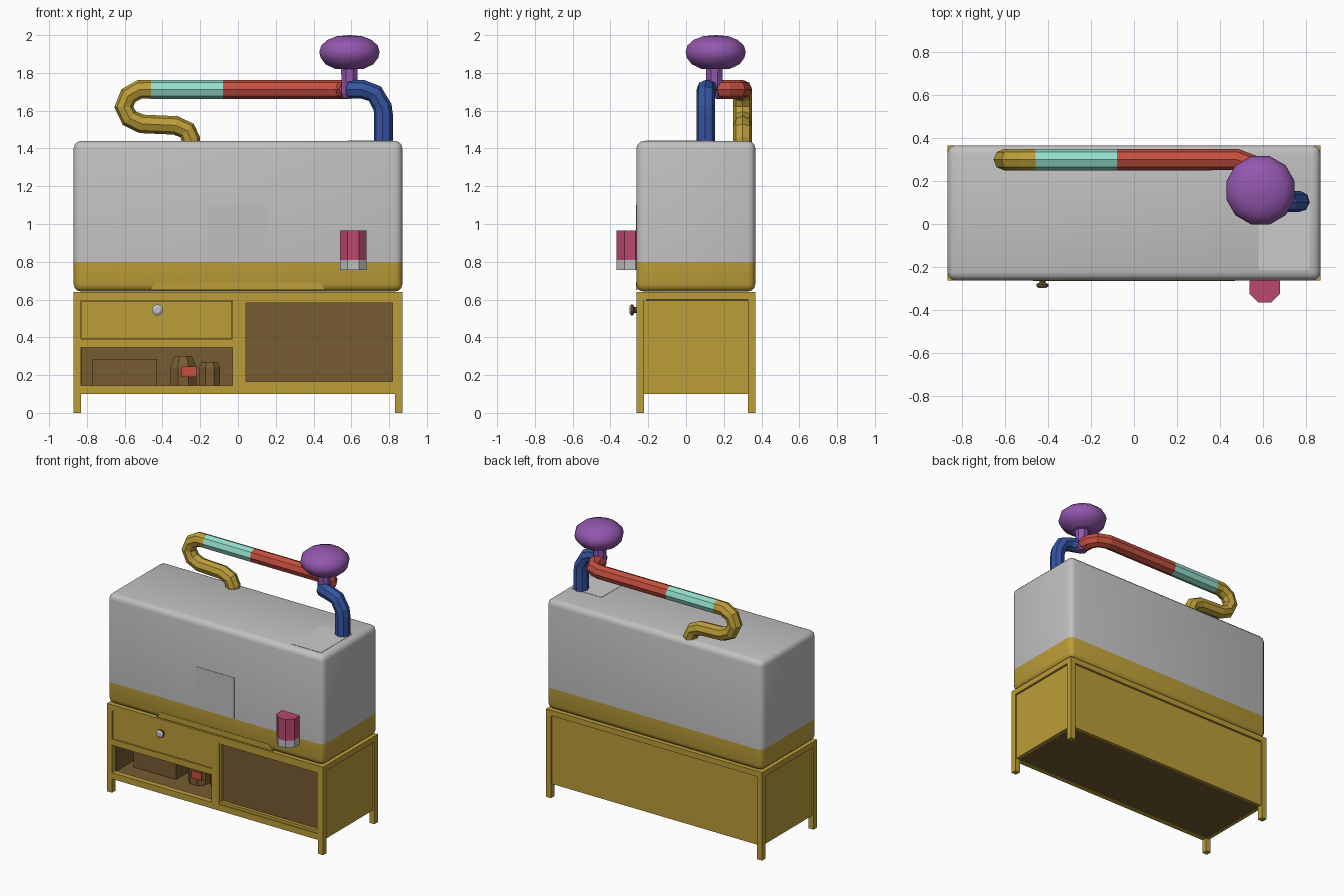
import bpy, bmesh, math
from mathutils import Vector

if "Cube" in bpy.data.objects:
    bpy.data.objects.remove(bpy.data.objects["Cube"])


def material(name, rgb):
    m = bpy.data.materials.new(name)
    m.diffuse_color = (*rgb, 1)
    m.use_nodes = True
    m.node_tree.nodes["Principled BSDF"].inputs["Base Color"].default_value = m.diffuse_color
    return m


GREY = material("glass_grey", (0.53, 0.53, 0.53))
PALE = material("pale_grey", (0.60, 0.60, 0.60))
YELLOW = material("ochre_wood", (0.50, 0.34, 0.04))
BROWN = material("dark_brown", (0.18, 0.105, 0.03))
RED = material("red", (0.56, 0.08, 0.05))
TEAL = material("mint", (0.30, 0.74, 0.60))
PURPLE = material("purple", (0.29, 0.095, 0.42))
BLUE = material("blue", (0.035, 0.09, 0.36))
PINK = material("pink", (0.50, 0.065, 0.16))

YF, YB = -0.263, 0.367      # front and back of the tank and stand


def finish(name, bm, *mats):
    bmesh.ops.recalc_face_normals(bm, faces=bm.faces)
    me = bpy.data.meshes.new(name)
    bm.to_mesh(me)
    bm.free()
    for m in mats:
        me.materials.append(m)
    ob = bpy.data.objects.new(name, me)
    bpy.context.collection.objects.link(ob)
    return ob


def box_bm(x0, x1, y0, y1, z0, z1):
    bm = bmesh.new()
    bmesh.ops.create_cube(bm, size=1)
    for v in bm.verts:
        v.co = ((x0 + x1) / 2 + v.co.x * (x1 - x0), (y0 + y1) / 2 + v.co.y * (y1 - y0),
                (z0 + z1) / 2 + v.co.z * (z1 - z0))
    return bm


def box(name, x0, x1, y0, y1, z0, z1, mat):
    return finish(name, box_bm(x0, x1, y0, y1, z0, z1), mat)


def lathe(name, profile, centre, sides, mats, axis="Z", split=None, smooth=False, turn=0.5):
    """Spin (radius, height) points around an axis, with a colour split by height."""
    bm = bmesh.new()
    rings = []
    for r, h in profile:
        ring = []
        for i in range(sides):
            a = math.tau * (i + turn) / sides
            p = Vector((r * math.cos(a), r * math.sin(a), h))
            if axis == "Y":
                p = Vector((p.x, p.z, p.y))
            ring.append(bm.verts.new(p + Vector(centre)))
        rings.append(ring)
    for k in range(len(rings) - 1):
        for i in range(sides):
            j = (i + 1) % sides
            f = bm.faces.new((rings[k][i], rings[k][j], rings[k + 1][j], rings[k + 1][i]))
            f.smooth = smooth
            if split is not None and k >= split:
                f.material_index = 1
    bm.faces.new(rings[0])
    top = bm.faces.new(rings[-1])
    top.material_index = 1 if split is not None else 0
    return finish(name, bm, *mats)


def pipe(name, pts, mat, radius=0.05):
    """Eight-sided tube along a short path."""
    cu = bpy.data.curves.new(name, "CURVE")
    cu.dimensions = "3D"
    cu.bevel_depth = radius
    cu.bevel_resolution = 2
    cu.use_fill_caps = True
    sp = cu.splines.new("POLY")
    sp.points.add(len(pts) - 1)
    for p, co in zip(sp.points, pts):
        p.co = (*co, 1)
    sp.use_smooth = False
    cu.materials.append(mat)
    ob = bpy.data.objects.new(name, cu)
    bpy.context.collection.objects.link(ob)
    bpy.ops.object.select_all(action="DESELECT")
    ob.select_set(True)
    bpy.context.view_layer.objects.active = ob
    bpy.ops.object.convert(target="MESH")


# Tank: rounded block, sand-coloured below z = 0.80
bm = box_bm(-0.87, 0.87, YF, YB, 0.642, 1.44)
bmesh.ops.bevel(bm, geom=bm.edges[:], offset=0.04, segments=3, profile=0.5, affect="EDGES")
bmesh.ops.bisect_plane(bm, geom=bm.verts[:] + bm.edges[:] + bm.faces[:],
                       plane_co=(0, 0, 0.80), plane_no=(0, 0, 1))
for f in bm.faces:
    f.material_index = 1 if f.calc_center_median().z < 0.80 else 0
    f.smooth = True
tank = finish("tank", bm, GREY, YELLOW)
bpy.context.view_layer.objects.active = tank
tank.select_set(True)
bpy.ops.object.shade_smooth_by_angle(angle=math.radians(40))

# Thin plates on the tank: front panel, lid patch, sand ridge
box("front_panel", -0.157, 0.155, YF - 0.003, YF + 0.004, 0.805, 1.10, GREY)
box("lid_patch", 0.58, 0.82, -0.215, 0.14, 1.436, 1.442, PALE)
bm = bmesh.new()
ridge = [(-0.47, 0.65), (0.47, 0.65), (0.43, 0.69), (-0.43, 0.69)]
lo = [bm.verts.new((x, YF - 0.003, z)) for x, z in ridge]
hi = [bm.verts.new((x, YF + 0.006, z)) for x, z in ridge]
bm.faces.new(lo)
bm.faces.new(hi)
for i in range(4):
    j = (i + 1) % 4
    bm.faces.new((lo[i], lo[j], hi[j], hi[i]))
finish("sand_ridge", bm, YELLOW)

# Stand frame: legs, rails, top board
for sx, side in ((-1, "left"), (1, "right")):
    xa, xb = sorted((sx * 0.83, sx * 0.87))
    box(side + "_front_leg", xa, xb, YF, YF + 0.04, 0, 0.64, YELLOW)
    box(side + "_back_leg", xa, xb, YB - 0.04, YB, 0, 0.64, YELLOW)
    box(side + "_top_rail", xa, xb, YF + 0.04, YB - 0.04, 0.60, 0.64, YELLOW)
    pa, pb = sorted((sx * 0.835, sx * 0.86))
    box(side + "_panel", pa, pb, YF + 0.04, YB - 0.04, 0.10, 0.595, YELLOW)
box("front_top_rail", -0.83, 0.83, YF, YF + 0.04, 0.595, 0.64, YELLOW)
box("back_top_rail", -0.83, 0.83, YB - 0.04, YB, 0.60, 0.64, YELLOW)
box("front_bottom_rail", -0.83, 0.83, YF, YF + 0.04, 0.10, 0.145, YELLOW)
box("back_panel", -0.83, 0.83, YB - 0.03, YB - 0.01, 0.10, 0.595, YELLOW)
box("top_board", -0.83, 0.83, YF + 0.04, YB - 0.04, 0.605, 0.638, YELLOW)
box("middle_post", -0.03, 0.03, YF, YF + 0.05, 0.145, 0.595, YELLOW)
box("partition", -0.025, 0.0, YF + 0.05, YB - 0.03, 0.12, 0.605, BROWN)
box("floor_board", -0.835, 0.835, YF + 0.04, YB - 0.03, 0.102, 0.14, BROWN)

# Right door: shallow recessed dark panel in a slim frame
box("door_panel", 0.03, 0.83, YF + 0.03, YF + 0.045, 0.145, 0.595, BROWN)
for nm, a, b, c, d in (("left", 0.03, 0.042, 0.145, 0.595), ("right", 0.818, 0.83, 0.145, 0.595),
                       ("bottom", 0.042, 0.818, 0.145, 0.165), ("top", 0.042, 0.818, 0.583, 0.595)):
    box("door_frame_" + nm, a, b, YF + 0.006, YF + 0.03, c, d, YELLOW)

# Drawer with knob, above an open shelf
box("drawer_front", -0.828, -0.032, YF + 0.006, YF + 0.04, 0.393, 0.592, YELLOW)
box("drawer_rail", -0.83, -0.03, YF, YF + 0.04, 0.345, 0.39, YELLOW)
box("shelf_ceiling", -0.83, -0.03, YF + 0.04, YB - 0.03, 0.347, 0.37, BROWN)
box("shelf_back", -0.83, -0.03, YB - 0.045, YB - 0.03, 0.14, 0.347, BROWN)
box("shelf_side", -0.835, -0.828, YF + 0.04, YB - 0.03, 0.14, 0.347, BROWN)
lathe("drawer_knob", [(0.015, 0.01), (0.015, -0.01), (0.03, -0.018), (0.03, -0.028), (0.016, -0.036)],
      (-0.427, YF, 0.545), 10, (BROWN, GREY), axis="Y", split=3)

# Things on the shelf
box("storage_box", -0.77, -0.43, -0.10, 0.18, 0.14, 0.285, BROWN)
lathe("large_bottle", [(0.075, 0), (0.075, 0.10), (0.05, 0.16)], (-0.29, -0.03, 0.14), 8, (BROWN,))
lathe("small_bottle", [(0.06, 0), (0.06, 0.10), (0.045, 0.13)], (-0.15, 0.0, 0.14), 8, (BROWN,))
box("bottle_label", -0.30, -0.22, -0.108, -0.10, 0.19, 0.245, RED)

# Feeder cup hung on the front: grey base, pink body
lathe("cup", [(0.077, 0.757), (0.077, 0.81), (0.077, 0.965)], (0.61, -0.296, 0), 8,
      (GREY, PINK), split=1)

# Pipe run over the tank
Z = 1.713
pipe("ochre_pipe", [(-0.25, 0.30, 1.41), (-0.25, 0.30, 1.45), (-0.27, 0.30, 1.495), (-0.33, 0.30, 1.522),
                    (-0.51, 0.30, 1.53), (-0.575, 0.30, 1.56), (-0.605, 0.30, 1.62),
                    (-0.58, 0.30, 1.68), (-0.52, 0.30, Z), (-0.46, 0.30, Z)], YELLOW)
pipe("mint_pipe", [(-0.46, 0.30, Z), (-0.08, 0.30, Z)], TEAL)
pipe("red_pipe", [(-0.08, 0.30, Z), (0.48, 0.30, Z), (0.55, 0.275, Z), (0.58, 0.22, Z),
                  (0.585, 0.16, Z)], RED)
pipe("blue_pipe", [(0.59, 0.13, Z), (0.66, 0.105, Z), (0.725, 0.105, 1.69), (0.765, 0.105, 1.62),
                   (0.77, 0.105, 1.58), (0.77, 0.105, 1.42)], BLUE)

# Purple valve: stem and flattened bulb
lathe("valve_stem", [(0.035, 1.665), (0.045, 1.69), (0.048, 1.84)], (0.59, 0.15, 0), 8, (PURPLE,))
bulb = [(0.075, 1.82), (0.13, 1.845), (0.158, 1.88), (0.165, 1.91), (0.155, 1.945),
        (0.12, 1.975), (0.07, 1.994), (0.005, 2.0)]
lathe("valve_bulb", bulb, (0.59, 0.157, 0), 12, (PURPLE,), smooth=True)
